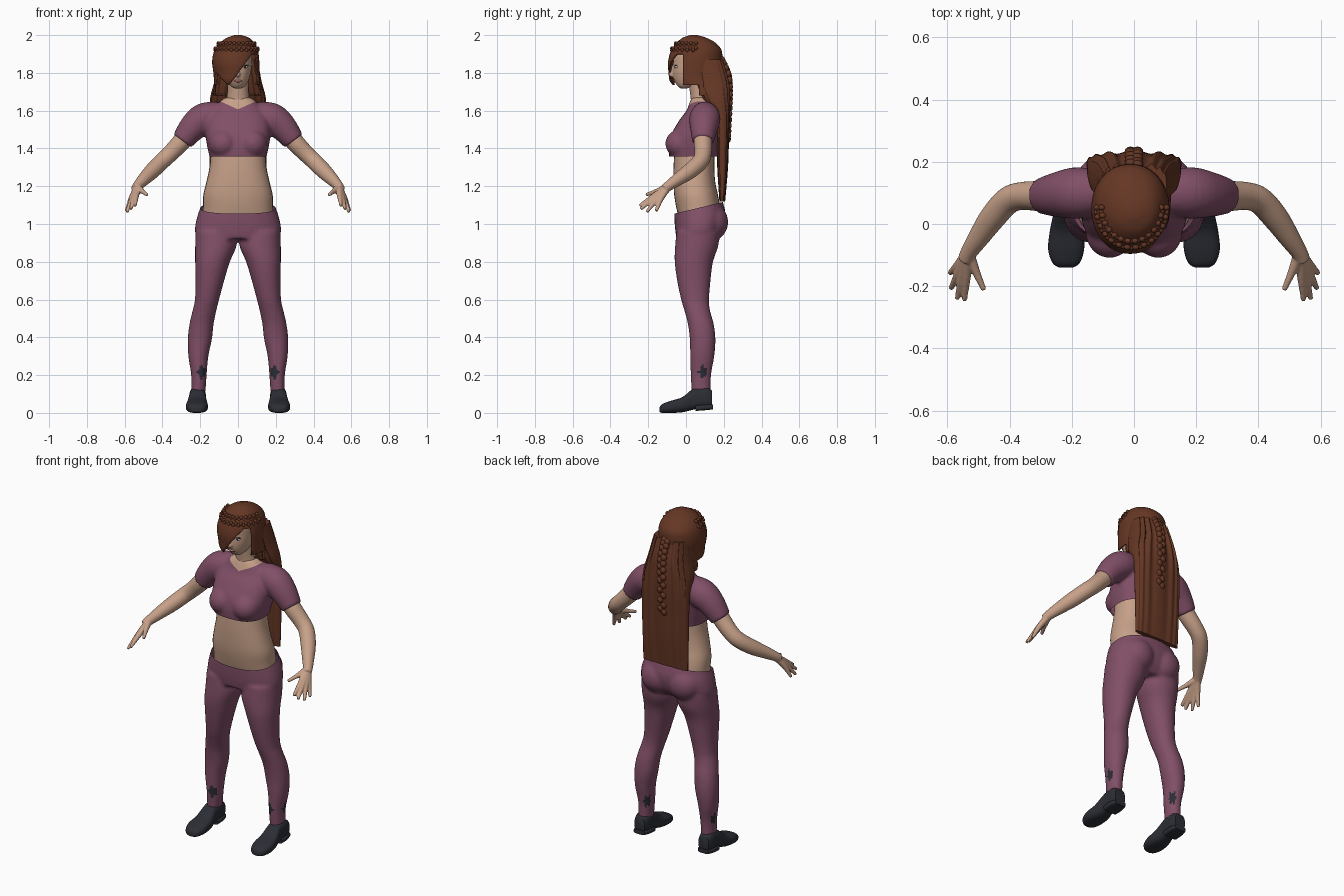
import bpy, bmesh, math
from mathutils import Vector, Matrix

cube = bpy.data.objects.get("Cube")
if cube:
    bpy.data.objects.remove(cube, do_unlink=True)


def material(name, r, g, b):
    m = bpy.data.materials.new(name)
    m.use_nodes = True
    m.diffuse_color = (r, g, b, 1)
    bsdf = next(n for n in m.node_tree.nodes if n.type == 'BSDF_PRINCIPLED')
    bsdf.inputs["Base Color"].default_value = (r, g, b, 1)
    return m


PLUM = material("plum_cloth", .22, .078, .135)
SKIN = material("skin", .57, .355, .25)
HAIR = material("auburn_hair", .13, .038, .018)
DARK = material("charcoal", .025, .027, .036)
WHITE = material("eye_white", .7, .66, .62)
LIP = material("lip", .42, .18, .14)


def spline(rows, steps=4):
    """Smoothly interpolate rows of numbers."""
    rows = [Vector(r) for r in rows]
    out = []
    for i in range(len(rows) - 1):
        p0, p1 = rows[max(i - 1, 0)], rows[i]
        p2, p3 = rows[i + 1], rows[min(i + 2, len(rows) - 1)]
        for k in range(steps):
            t = k / steps
            out.append(p1 + (p2 - p0) * (t / 2) + (p0 * 2 - p1 * 5 + p2 * 4 - p3) * (t * t / 2)
                       + (p1 * 3 - p0 - p2 * 3 + p3) * (t ** 3 / 2))
    return out + [rows[-1]]


def skin_rings(bm, rings):
    loops = [[bm.verts.new(p) for p in ring] for ring in rings]
    n = len(loops[0])
    for a, b in zip(loops, loops[1:]):
        for i in range(n):
            j = (i + 1) % n
            bm.faces.new((a[i], a[j], b[j], b[i]))
    bm.faces.new(loops[0])
    bm.faces.new(loops[-1])
    bmesh.ops.recalc_face_normals(bm, faces=bm.faces[:])


def loft(bm, rows, power=2.3, axis='z', segs=32, groove=0):
    """Rows are (position on axis, centre x, x radius, low, high)."""
    def bend(c):
        return math.copysign(abs(c) ** (2 / power), c)
    rings = []
    for t, cx, rx, lo, hi in spline(rows):
        ring = []
        for k in range(segs):
            a = math.tau * k / segs
            x = cx + rx * bend(math.cos(a))
            w = (lo + hi) / 2 + (hi - lo) / 2 * bend(math.sin(a)) * (1 + groove * math.cos(16 * a))
            ring.append((x, w, t) if axis == 'z' else (x, t, w))
        rings.append(ring)
    skin_rings(bm, rings)


def tube(bm, rows, segs=16):
    """Rows are (x, y, z, radius)."""
    pts = spline(rows)
    rings = []
    for i, p in enumerate(pts):
        d = (pts[min(i + 1, len(pts) - 1)] - pts[max(i - 1, 0)]).to_3d()
        q = d.to_track_quat('Z', 'Y')
        rings.append([p.to_3d() + q @ Vector((math.cos(a), math.sin(a), 0)) * p[3]
                      for a in (math.tau * k / segs for k in range(segs))])
    skin_rings(bm, rings)


def ball(bm, c, r, segs=16):
    bmesh.ops.create_uvsphere(bm, u_segments=segs, v_segments=segs // 2, radius=1,
                              matrix=Matrix.Translation(c) @ Matrix.Diagonal((*r, 1)))


def cut(bm, co, no, clear=False):
    bmesh.ops.bisect_plane(bm, geom=bm.verts[:] + bm.edges[:] + bm.faces[:],
                           plane_co=co, plane_no=no, clear_outer=clear)


def finish(name, bm, *mats):
    me = bpy.data.meshes.new(name)
    bm.to_mesh(me)
    bm.free()
    for m in mats:
        me.materials.append(m)
    me.shade_smooth()
    me.set_sharp_from_angle(angle=math.radians(55))
    ob = bpy.data.objects.new(name, me)
    bpy.context.scene.collection.objects.link(ob)
    return ob


def fuse(bm, voxel, smooth=6):
    """Merge overlapping volumes into one smooth surface."""
    ob = finish("fuse_helper", bm)
    mod = ob.modifiers.new("Fuse", 'REMESH')
    mod.mode = 'VOXEL'
    mod.voxel_size = voxel
    sm = ob.modifiers.new("Smooth", 'SMOOTH')
    sm.factor, sm.iterations = .5, smooth
    bpy.context.view_layer.update()
    dg = bpy.context.evaluated_depsgraph_get()
    me = bpy.data.meshes.new_from_object(ob.evaluated_get(dg))
    bpy.data.objects.remove(ob, do_unlink=True)
    out = bmesh.new()
    out.from_mesh(me)
    bpy.data.meshes.remove(me)
    for f in out.faces:
        f.material_index = 0
    return out


# Bare torso and neck
bm = bmesh.new()
loft(bm, [(1.0, 0, .19, -.03, .17), (1.08, 0, .186, -.05, .18), (1.15, 0, .184, -.062, .17),
          (1.22, 0, .168, -.066, .155), (1.3, 0, .151, -.066, .15), (1.4, 0, .142, -.06, .15)])
finish("torso", bm, SKIN)
bm = bmesh.new()
loft(bm, [(1.57, 0, .085, .04, .15), (1.64, 0, .066, .028, .14),
          (1.69, 0, .057, .022, .13), (1.77, 0, .057, .01, .125)], 2)
finish("neck", bm, SKIN)

# Cropped shirt with short sleeves and a shallow V neck
bm = bmesh.new()
loft(bm, [(1.32, 0, .145, -.08, .165), (1.36, 0, .152, -.09, .168), (1.42, 0, .165, -.09, .175),
          (1.48, 0, .172, -.075, .185), (1.55, 0, .167, -.035, .192), (1.6, 0, .14, .002, .185),
          (1.64, 0, .105, .018, .165), (1.67, 0, .068, .03, .145)], 2.6)
for s in (1, -1):
    ball(bm, (s * .078, -.025, 1.425), (.078, .085, .078), 24)
    tube(bm, [(s * .1, .1, 1.58, .07), (s * .18, .1, 1.558, .083),
              (s * .24, .095, 1.51, .074), (s * .296, .09, 1.438, .058)], 24)
bm = fuse(bm, .009)
cut(bm, (0, 0, 1.357), (0, 0, -1), True)
for s in (1, -1):
    cut(bm, (0, 0, 1.607), (-s * .45, 0, 1))
for f in bm.faces:
    c = f.calc_center_median()
    f.material_index = int(c.z > 1.607 + .45 * abs(c.x))
finish("shirt", bm, PLUM, SKIN)

# Leggings with worn dark patches at the ankles
bm = bmesh.new()
loft(bm, [(.92, 0, .215, -.05, .16), (.96, 0, .228, -.056, .19), (1.0, 0, .225, -.06, .205),
          (1.05, 0, .213, -.062, .21), (1.1, 0, .196, -.062, .2), (1.16, 0, .188, -.065, .18)])
for s in (1, -1):
    ball(bm, (s * .09, .13, 1.01), (.1, .094, .1), 24)
    loft(bm, [(.96, s * .115, .11, -.05, .18), (.88, s * .118, .109, -.058, .17),
              (.8, s * .135, .092, -.06, .143), (.7, s * .149, .076, -.047, .13),
              (.6, s * .164, .064, -.026, .122), (.54, s * .178, .063, -.008, .128),
              (.47, s * .193, .064, .01, .147), (.39, s * .202, .064, .02, .156),
              (.3, s * .21, .053, .022, .15), (.2, s * .207, .041, .025, .133),
              (.1, s * .21, .037, .03, .13)], 2.1)
bm = fuse(bm, .009)
cut(bm, (0, -.06, 1.055), (0, -.24, 1), True)
for f in bm.faces:
    c = f.calc_center_median()
    a = math.atan2(c.y - .08, abs(c.x) - .207)
    f.material_index = int(abs(c.z - .216) < .036 * math.sin(3 * a + 1) + .01 * math.sin(13 * a))
finish("leggings", bm, PLUM, DARK)

# Arms with hands, and shoes
FINGERS = [((.538, -.165, 1.152), (.545, -.246, 1.097)), ((.55, -.163, 1.143), (.568, -.24, 1.079)),
           ((.56, -.15, 1.137), (.588, -.207, 1.064)), ((.565, -.132, 1.135), (.592, -.158, 1.068))]
for side, s in (("left", 1), ("right", -1)):
    bm = bmesh.new()
    tube(bm, [(s * x, y, z, r) for x, y, z, r in (
        (.24, .095, 1.51, .05), (.3, .09, 1.435, .049), (.36, .09, 1.372, .045),
        (.405, .075, 1.33, .044), (.455, .02, 1.28, .042), (.5, -.045, 1.235, .034),
        (.53, -.09, 1.203, .027), (.542, -.115, 1.185, .025))], 24)
    for base, tip in FINGERS:
        tube(bm, [(s * .533, -.095, 1.195, .02), (s * base[0], *base[1:], .015),
                  (s * tip[0], *tip[1:], .0085)], 12)
    tube(bm, [(s * .53, -.1, 1.195, .02), (s * .505, -.16, 1.172, .013),
              (s * .482, -.212, 1.155, .009)], 12)
    finish(side + "_arm", fuse(bm, .0045, 4), SKIN)

    bm = bmesh.new()
    loft(bm, [(-.14, s * .218, .022, .004, .03), (-.125, s * .218, .044, 0, .047),
              (-.08, s * .218, .058, 0, .064), (-.02, s * .216, .054, .003, .083),
              (.03, s * .215, .045, .015, .122), (.07, s * .214, .044, .024, .135),
              (.11, s * .214, .043, .025, .135), (.138, s * .214, .034, .03, .118)], 2.8, 'y')
    loft(bm, [(.05, s * .214, .045, .01, .04), (.1, s * .214, .047, .014, .045),
              (.142, s * .214, .036, .018, .045)], 4, 'y')
    finish(side + "_shoe", bm, DARK)

# Head and face
bm = bmesh.new()
loft(bm, [(1.718, 0, .022, -.03, .01), (1.732, 0, .04, -.046, .04), (1.76, 0, .056, -.063, .1),
          (1.8, 0, .068, -.07, .13), (1.85, 0, .074, -.068, .15), (1.9, 0, .073, -.063, .155),
          (1.95, 0, .052, -.03, .13)], 2.1)
ball(bm, (0, -.07, 1.792), (.012, .023, .016))
ball(bm, (0, -.066, 1.815), (.009, .014, .03))
finish("head", fuse(bm, .005, 4), SKIN)
bm = bmesh.new()
ball(bm, (0, -.061, 1.757), (.021, .007, .007))
finish("lips", bm, LIP)
for side, s in (("left", 1), ("right", -1)):
    bm = bmesh.new()
    ball(bm, (s * .036, -.051, 1.832), (.016, .008, .008))
    finish(side + "_eye", bm, WHITE)
    bm = bmesh.new()
    ball(bm, (s * .036, -.056, 1.832), (.007, .005, .007))
    ball(bm, (s * .037, -.053, 1.84), (.018, .008, .003))
    finish(side + "_iris_and_lashes", bm, DARK)

# Hair cap with a diagonal fringe covering one side of the face
bm = bmesh.new()
loft(bm, [(1.68, -.005, .125, 0, .2), (1.74, -.005, .122, -.08, .2), (1.8, -.008, .122, -.092, .19),
          (1.86, -.012, .125, -.095, .193), (1.92, -.01, .115, -.078, .188),
          (1.96, -.005, .09, -.048, .155), (1.985, 0, .06, -.02, .11), (2.0, 0, .02, .02, .06)],
     2.1, segs=64)
right_edge = Vector((.075, 0, 1.9)), Vector((.17, 0, -.125))
left_edge = Vector((-.125, 0, 1.81)), Vector((-.08, 0, -.075))
planes = [right_edge, left_edge, ((0, -.015, 0), (0, 1, 0)), ((0, .07, 0), (0, 1, 0)),
          ((0, 0, 1.735), (0, 0, 1)), ((0, 0, 1.9), (0, 0, 1))]
for co, no in planes:
    cut(bm, co, no)
gone = []
for f in bm.faces:
    c = f.calc_center_median()
    outside = any((c - co).dot(no) > 0 for co, no in (right_edge, left_edge))
    if (c.y < -.015 and c.z < 1.9 and outside) or (c.y < .07 and c.z < 1.735):
        gone.append(f)
bmesh.ops.delete(bm, geom=gone, context='FACES')
cap = finish("hair_cap", bm, HAIR)
solid = cap.modifiers.new("Thickness", 'SOLIDIFY')
solid.thickness, solid.offset = .008, -1

# Long hair down the back
bm = bmesh.new()
loft(bm, [(1.87, 0, .105, .05, .19), (1.76, 0, .124, .06, .222), (1.67, 0, .147, .09, .23),
          (1.57, 0, .152, .15, .23), (1.45, 0, .152, .165, .225), (1.3, 0, .15, .168, .22),
          (1.12, 0, .148, .178, .206)], 3.2, segs=128, groove=.1)
finish("long_hair", bm, HAIR)

# Plaits: one hanging at the back and two woven rows around the crown
bm = bmesh.new()
for i, p in enumerate(spline([(0, .19, 1.87), (0, .228, 1.78), (0, .232, 1.64), (0, .222, 1.45)], 7)):
    ball(bm, (p.x + (-1) ** i * .011, p.y, p.z), (.019, .016, .02), 12)
finish("back_plait", bm, HAIR)
bm = bmesh.new()
for z, rx, ry in ((1.952, .096, .108), (1.925, .112, .128)):
    for i in range(27):
        a = math.pi * (1 + i / 26)
        ball(bm, (-.008 + rx * math.cos(a), .053 + ry * math.sin(a), z + (-1) ** i * .005),
             (.011, .01, .01), 10)
finish("crown_plaits", bm, HAIR)
